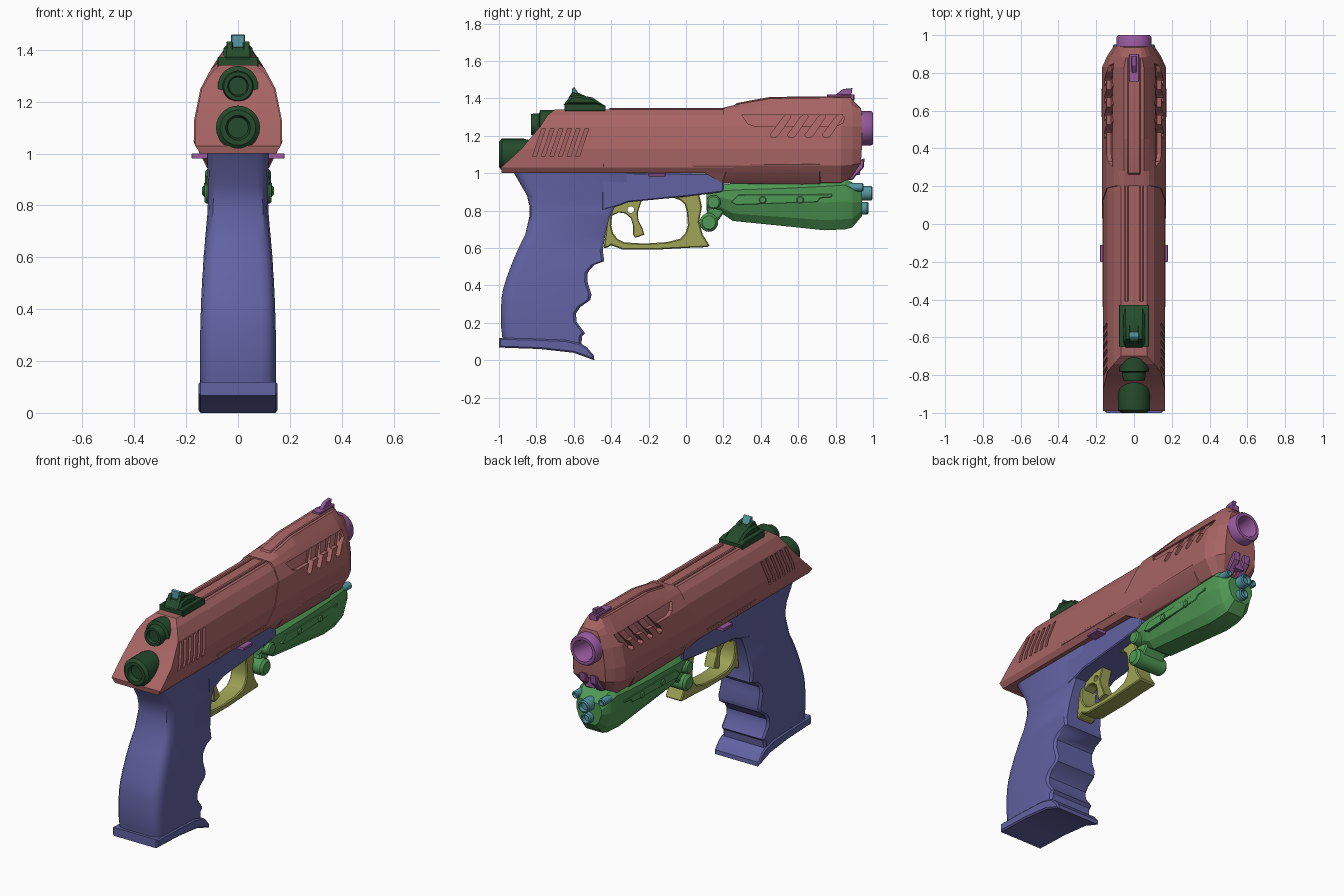
import bpy, bmesh, math

if "Cube" in bpy.data.objects:
    bpy.data.objects.remove(bpy.data.objects["Cube"])

RED, BLUE, OLIVE = (.39, .127, .127), (.122, .122, .367), (.342, .367, .089)
GREEN, DARK, PURPLE, TEAL = (.078, .314, .089), (.018, .07, .025), (.314, .102, .342), (.089, .314, .367)
mats = {}


def finish(name, bm, col, angle=30):
    bmesh.ops.remove_doubles(bm, verts=bm.verts, dist=1e-5)
    bmesh.ops.recalc_face_normals(bm, faces=bm.faces)
    me = bpy.data.meshes.new(name)
    bm.to_mesh(me)
    bm.free()
    if col not in mats:
        mats[col] = bpy.data.materials.new("paint_%d" % len(mats))
        mats[col].diffuse_color = (*col, 1)
    me.materials.append(mats[col])
    me.shade_smooth()
    me.set_sharp_from_angle(angle=math.radians(angle))
    ob = bpy.data.objects.new(name, me)
    bpy.context.collection.objects.link(ob)
    return ob


def loft(name, halves, col, angle=30):
    """Skin mirrored half sections; ends are capped with strips across x."""
    bm = bmesh.new()
    rings = [[bm.verts.new(p) for p in h] + [bm.verts.new((-x, y, z)) for x, y, z in reversed(h)]
             for h in halves]
    m = len(rings[0])
    for a, b in zip(rings, rings[1:]):
        for i in range(m):
            bm.faces.new((a[i], a[(i + 1) % m], b[(i + 1) % m], b[i]))
    for r in (rings[0], rings[-1]):
        for i in range(m // 2 - 1):
            bm.faces.new((r[i], r[i + 1], r[m - 2 - i], r[m - 1 - i]))
    return finish(name, bm, col, angle)


def add_prism(bm, poly, x0, x1, bev=0):
    """Extrude a (y, z) polygon from x0 to x1, chamfering the side outlines."""
    a = [bm.verts.new((x0, y, z)) for y, z in poly]
    b = [bm.verts.new((x1, y, z)) for y, z in poly]
    caps = [bm.faces.new(a), bm.faces.new(b)]
    n = len(poly)
    for i in range(n):
        bm.faces.new((a[i], a[(i + 1) % n], b[(i + 1) % n], b[i]))
    if bev:
        bmesh.ops.recalc_face_normals(bm, faces=bm.faces)
        bmesh.ops.bevel(bm, geom=[e for f in caps for e in f.edges], offset=bev,
                        segments=1, profile=.5, affect='EDGES')


def prism(name, poly, hw, col, bev=0):
    bm = bmesh.new()
    add_prism(bm, poly, -hw, hw, bev)
    return finish(name, bm, col)


def pair(name, polys, xa, xb, col, bev=0, shear=0):
    """Same prisms on both sides; shear leans them with the slide flank."""
    bm = bmesh.new()
    for s in (1, -1):
        for p in polys:
            add_prism(bm, p, s * xa, s * xb, bev)
    for v in bm.verts:
        v.co.x -= math.copysign(shear * (v.co.z - 1.18), v.co.x)
    return finish(name, bm, col)


def lathe(name, prof, c, col, axis='y', n=24):
    """Revolve (radius, offset along axis) around an axis through c."""
    bm = bmesh.new()
    rings = []
    for r, t in prof:
        ring = []
        for k in range(n):
            u, w = r * math.cos(2 * math.pi * k / n), r * math.sin(2 * math.pi * k / n)
            p = (c[0] + u, c[1] + t, c[2] + w) if axis == 'y' else (c[0] + t, c[1] + u, c[2] + w)
            ring.append(bm.verts.new(p))
        rings.append(ring)
    for a, b in zip(rings, rings[1:]):
        for i in range(n):
            bm.faces.new((a[i], a[(i + 1) % n], b[(i + 1) % n], b[i]))
    return finish(name, bm, col, 40)


def cyl(name, r, t0, t1, c, col, axis='y', ch=.008, n=20):
    return lathe(name, [(0, t0), (r - ch, t0), (r, t0 + ch), (r, t1 - ch), (r - ch, t1), (0, t1)], c, col, axis, n)


def cut(ob, cutter):
    cutter.hide_render = True
    m = ob.modifiers.new("cut", 'BOOLEAN')
    m.operation, m.solver, m.object = 'DIFFERENCE', 'EXACT', cutter
    bpy.context.view_layer.objects.active = ob
    bpy.ops.object.modifier_apply(modifier=m.name)
    bpy.data.objects.remove(cutter)
    ob.data.set_sharp_from_angle(angle=math.radians(8))


def box(y0, y1, z0, z1, lean=0):
    return [(y0, z0), (y1, z0), (y1 + lean, z1), (y0 + lean, z1)]


# Slide: sloped rear face, slanted grip grooves
sec = [(.10, 1.0), (.145, 1.0), (.165, 1.03), (.165, 1.13), (.14, 1.25), (.105, 1.31), (.07, 1.342)]
rear_y = [-.97, -.985, -.99, -.88, -.78, -.74, -.70]
slide = loft("slide", [[(x, y, z) for (x, z), y in zip(sec, rear_y)],
                       [(x, .25, z) for x, z in sec]], RED, 8)
cut(slide, pair("groove_cutter", [box(-.82 + .046 * i, -.80 + .046 * i, 1.09, 1.24, .05) for i in range(6)],
                .140, .21, RED, shear=.2))

# Front housing of the slide, wider, with raised top and tapered nose
fsec = [(.10, .945), (.115, .95), (.169, 1.04), (.169, 1.13), (.145, 1.25), (.105, 1.325), (.08, 1.35), (.052, 1.36)]
start = [.19, .19, .03, .12, .19, .2, .2, .2]


def house(y, k, lift, chin=0):
    ys = y if isinstance(y, list) else [y] * 8
    dz = [chin, chin, chin * .5, 0, 0, 0, lift * .3, lift]
    return [(x * k, yy, z + d) for (x, z), yy, d in zip(fsec, ys, dz)]


nose = [.87, .88, .935, .94, .94, .94, .935, .93]
housing = loft("front_housing", [house(start, 1, -.01), house(.28, 1, .01), house(.45, 1, .04), house(.83, 1, .045),
                                 house([.855, .855, .89, .89, .89, .89, .885, .88], .84, .045, .012),
                                 house(nose, .64, -.01, .025)], RED, 8)
groove = [(.30, 1.31), (.33, 1.265), (.37, 1.25), (.80, 1.25), (.84, 1.27), (.85, 1.31)]
cut(housing, pair("recess_cutter", [groove], .145, .25, RED, shear=.34))
slot = [(-.055, -.045), (-.045, -.06), (-.025, -.06), (-.01, -.045), (.055, .05), (.05, .062), (.03, .062), (.015, .05)]
cut(housing, pair("slot_cutter", [[(.505 + .093 * i + y, 1.25 + z) for y, z in slot] for i in range(4)],
                  .125, .25, RED, shear=.25))
cut(housing, cyl("bore_cutter", .075, .78, 1.1, (0, 0, 1.24), RED))

# Lower side rails and raised ribs on the slide
pair("lower_rail", [[(.19, .945), (.72, .94), (.72, 1.055), (.22, 1.05)]], .15, .237, RED, .006, -.5)
pair("side_rib", [box(-.44, .04, 1.035, 1.05)], .15, .168, RED, .002)
pair("top_rib", [box(-.41, .27, 1.33, 1.35)], .03, .05, RED, .004)
prism("top_rib_front", [(.25, 1.35), (.45, 1.39), (.88, 1.39), (.88, 1.412), (.45, 1.408), (.27, 1.375)], .035, RED, .005)

# Barrel, guide block, front sight and slide catch
lathe("barrel", [(0, .80), (.075, .80), (.075, .93), (.092, .93), (.092, .99), (.084, 1.0), (.066, 1.0),
                 (.058, .985), (.058, .82), (0, .82)], (0, 0, 1.24), PURPLE, n=32)
pair("guide_block", [[(.84, .96), (.89, .965), (.95, 1.03), (.955, 1.08), (.90, 1.06)]], .012, .06, PURPLE, .006)
prism("guide_core", box(.85, .93, .99, 1.06), .03, PURPLE)
prism("front_sight_base", box(.755, .90, 1.39, 1.422), .027, PURPLE, .004)
prism("front_sight", [(.80, 1.42), (.885, 1.42), (.89, 1.455), (.84, 1.45)], .013, PURPLE, .002)
prism("slide_catch", box(-.20, -.11, .982, 1.0), .18, PURPLE, .003)

# Rear sight
prism("rear_sight_base", [(-.65, 1.33), (-.43, 1.33), (-.43, 1.362), (-.47, 1.372), (-.65, 1.372)], .08, DARK, .004)
prism("rear_sight_block", [(-.655, 1.365), (-.44, 1.365), (-.50, 1.405), (-.57, 1.418), (-.62, 1.41)], .056, DARK, .012)
pair("rear_sight_ear", [[(-.63, 1.40), (-.50, 1.395), (-.57, 1.428), (-.61, 1.432)]], .02, .045, DARK, .003)
prism("rear_sight_post", [(-.61, 1.40), (-.565, 1.40), (-.58, 1.435), (-.597, 1.46), (-.608, 1.455)], .027, TEAL, .003)

# Rear knobs set into the sloped end
lathe("rear_knob_lower", [(0, -.975), (.04, -.975), (.048, -1.0), (.068, -1.0), (.085, -.985), (.085, -.87),
                          (.07, -.80), (0, -.78)], (0, 0, 1.10), DARK, n=28)
lathe("rear_knob_upper", [(0, -.81), (.035, -.81), (.04, -.83), (.055, -.83), (.06, -.81), (.06, -.785),
                          (.078, -.78), (.078, -.70), (0, -.68)], (0, 0, 1.26), DARK, n=28)

# Grip: (back y, back z, front y, front z, half width) rows from base to slide
rows = [(-.98, .10, -.56, .08, .145), (-.985, .15, -.555, .13, .146), (-.988, .17, -.54, .145, .146),
        (-.99, .23, -.585, .205, .146), (-.99, .27, -.588, .25, .146), (-.987, .31, -.565, .285, .146),
        (-.985, .34, -.512, .322, .145), (-.978, .38, -.505, .35, .144), (-.96, .44, -.527, .42, .142),
        (-.945, .48, -.525, .47, .140), (-.93, .52, -.49, .51, .138), (-.92, .545, -.437, .53, .136),
        (-.895, .60, -.445, .59, .133), (-.86, .67, -.43, .68, .126), (-.837, .77, -.41, .76, .118),
        (-.836, .82, -.38, .82, .116), (-.85, .88, -.31, .845, .116), (-.925, 1.01, -.30, 1.0, .119)]


def grip_half(yb, zb, yf, zf, w):
    pts = [(.62, yb), (.82, yb + .008), (.95, yb + .03), (1, yb + .065), (1, yf - .015), (.92, yf)]
    return [(k * w, y, zb + (zf - zb) * (y - yb) / (yf - yb)) for k, y in pts]


loft("grip", [grip_half(*r) for r in rows], BLUE, 35)
prism("grip_base", [(-1, .068), (-.78, .06), (-.6, .04), (-.49, 0), (-.492, .025), (-.53, .07), (-.56, .088),
                    (-.64, .108), (-.80, .115), (-1, .12)], .153, BLUE, .008)
prism("frame", [(-.45, 1.005), (.20, .998), (.20, .90), (.02, .877), (-.31, .845), (-.36, .825), (-.45, .80)],
      .118, BLUE, .006)

# Trigger guard and trigger
prism("trigger_guard", [(-.42, .78), (-.43, .68), (-.44, .60), (-.42, .602), (-.40, .615), (-.34, .592), (-.15, .592),
                        (.03, .602), (.115, .605), (.125, .615), (.09, .67), (.07, .74), (.085, .82), (.07, .89),
                        (-.07, .87), (-.03, .855), (-.005, .83), (.005, .79), (.01, .72), (-.003, .68), (-.03, .65),
                        (-.10, .632), (-.22, .624), (-.33, .63), (-.368, .65), (-.39, .68), (-.40, .72), (-.395, .78)],
      .055, OLIVE, .006)
trigger = prism("trigger", [(-.40, .77), (-.36, .79), (-.325, .785), (-.295, .76), (-.283, .72), (-.282, .67),
                            (-.272, .655), (-.25, .662), (-.222, .672), (-.235, .71), (-.255, .75), (-.258, .79),
                            (-.245, .83), (-.23, .87), (-.39, .87)], .035, OLIVE, .004)
cut(trigger, cyl("hole_cutter", .018, -.2, .2, (0, -.295, .805), OLIVE, 'x'))

# Under-barrel light: (y, top z, bottom z, half width)
body = [(.11, .935, .80, .10), (.19, .94, .785, .115), (.25, .945, .745, .122), (.55, .955, .715, .127),
        (.74, .965, .695, .127), (.85, .972, .70, .122), (.89, .95, .71, .112), (.94, .91, .77, .085)]
loft("light_body", [[(w * .5, y, b), (w * .8, y, b + (t - b) * .2), (w, y, b + (t - b) * .55),
                     (w, y, t - .035), (w * .75, y, t)] for y, t, b, w in body], GREEN, 12)
pair("light_strip", [[(.24, .845), (.27, .83), (.70, .845), (.72, .868), (.78, .872), (.78, .888), (.28, .885)]],
     .10, .131, GREEN, .003)
for y in (.41, .61):
    cyl("light_screw", .02, -.138, .138, (0, y, .857), GREEN, 'x', .005, 12)
cyl("clamp_knob_upper", .038, -.13, .13, (0, .147, .845), GREEN, 'x')
cyl("clamp_knob_lower", .05, -.11, .11, (0, .122, .737), GREEN, 'x', .014)
prism("clamp_arm", [(.10, .74), (.16, .73), (.21, .80), (.17, .85), (.12, .83)], .075, GREEN, .008)


# Lamp lenses and corner studs
def lens(name, r, y1, x, z):
    lathe(name, [(0, .85), (r, .85), (r, y1 - .006), (r - .006, y1), (r * .7, y1), (r * .6, y1 - .02), (0, y1 - .02)],
          (x, 0, z), TEAL, n=20)


lens("lens_upper", .038, .997, 0, .893)
lens("lens_lower", .033, .975, 0, .812)
for s in (1, -1):
    lens("corner_stud", .022, .95, s * .09, .925)

for m in bpy.data.materials:
    if m.users and not m.is_grease_pencil:
        m.use_nodes = True
        m.node_tree.nodes["Principled BSDF"].inputs["Base Color"].default_value = m.diffuse_color
